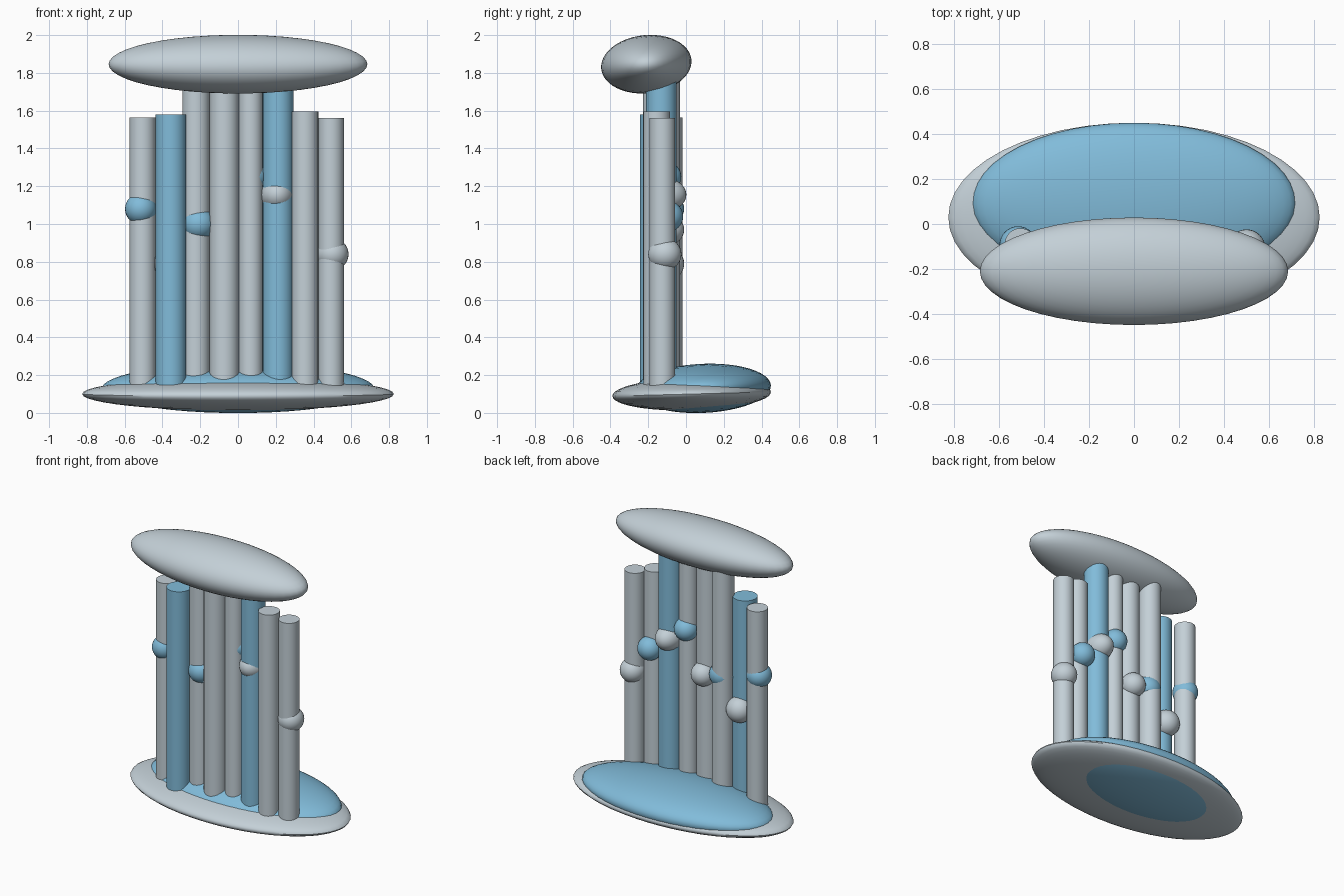
import bpy, math

if "Cube" in bpy.data.objects:
    bpy.data.objects.remove(bpy.data.objects["Cube"])


def make_mat(name, rgb):
    m = bpy.data.materials.new(name)
    m.diffuse_color = (*rgb, 1)
    m.use_nodes = True
    m.node_tree.nodes["Principled BSDF"].inputs["Base Color"].default_value = m.diffuse_color
    return m


grey = make_mat("pale_grey", (0.55, 0.63, 0.68))
blue = make_mat("sky_blue", (0.22, 0.50, 0.70))


def finish(name, mat):
    o = bpy.context.object
    o.name = name
    o.data.materials.append(mat)
    bpy.ops.object.shade_smooth_by_angle(angle=math.radians(40))
    return o


def ellipsoid(name, loc, half, mat, tilt=0, seg=48, rings=24):
    bpy.ops.mesh.primitive_uv_sphere_add(segments=seg, ring_count=rings, radius=1, location=loc)
    o = bpy.context.object
    o.scale = half
    o.rotation_euler = (math.radians(tilt), 0, 0)
    bpy.ops.object.transform_apply(location=False, rotation=True, scale=True)
    return finish(name, mat)


# Base: wide grey dish with a fatter blue lens through it
ellipsoid("base_dish", (0, 0.03, 0.10), (0.825, 0.42, 0.087), grey, 1.5)
ellipsoid("base_cushion", (0, 0.09, 0.13), (0.72, 0.36, 0.13), blue, 2.5)

# Top canopy, slightly tilted
ellipsoid("top_canopy", (0, -0.21, 1.846), (0.685, 0.24, 0.154), grey, 6)

# Columns: x, y, radius, top, colour
columns = [
    (-0.505, -0.088, 0.069, 1.565, grey),
    (-0.355, -0.163, 0.081, 1.58, blue),
    (-0.222, -0.105, 0.073, 1.82, grey),
    (-0.072, -0.150, 0.078, 1.82, grey),
    (0.067, -0.130, 0.064, 1.82, grey),
    (0.212, -0.130, 0.081, 1.82, blue),
    (0.355, -0.155, 0.070, 1.595, grey),
    (0.493, -0.125, 0.068, 1.56, grey),
]
for i, (x, y, r, top, mat) in enumerate(columns, 1):
    bottom = 0.10
    bpy.ops.mesh.primitive_cylinder_add(vertices=32, radius=r, depth=top - bottom,
                                        location=(x, y, (top + bottom) / 2))
    finish(f"column_{i}", mat)

# Beads, one on each column: x, y, z, radius, depth radius, colour
beads = [
    (-0.515, -0.095, 1.08, 0.083, 0.085, blue),
    (-0.357, -0.098, 0.79, 0.089, 0.088, grey),
    (-0.210, -0.113, 1.00, 0.086, 0.088, blue),
    (-0.072, -0.095, 0.97, 0.082, 0.085, grey),
    (0.072, -0.105, 1.25, 0.080, 0.080, blue),
    (0.207, -0.113, 1.155, 0.088, 0.115, grey),
    (0.355, -0.097, 1.04, 0.082, 0.082, blue),
    (0.500, -0.112, 0.84, 0.085, 0.088, grey),
]
for i, (x, y, z, r, d, mat) in enumerate(beads, 1):
    ellipsoid(f"bead_{i}", (x, y, z), (r, d, r), mat, seg=32, rings=16)
